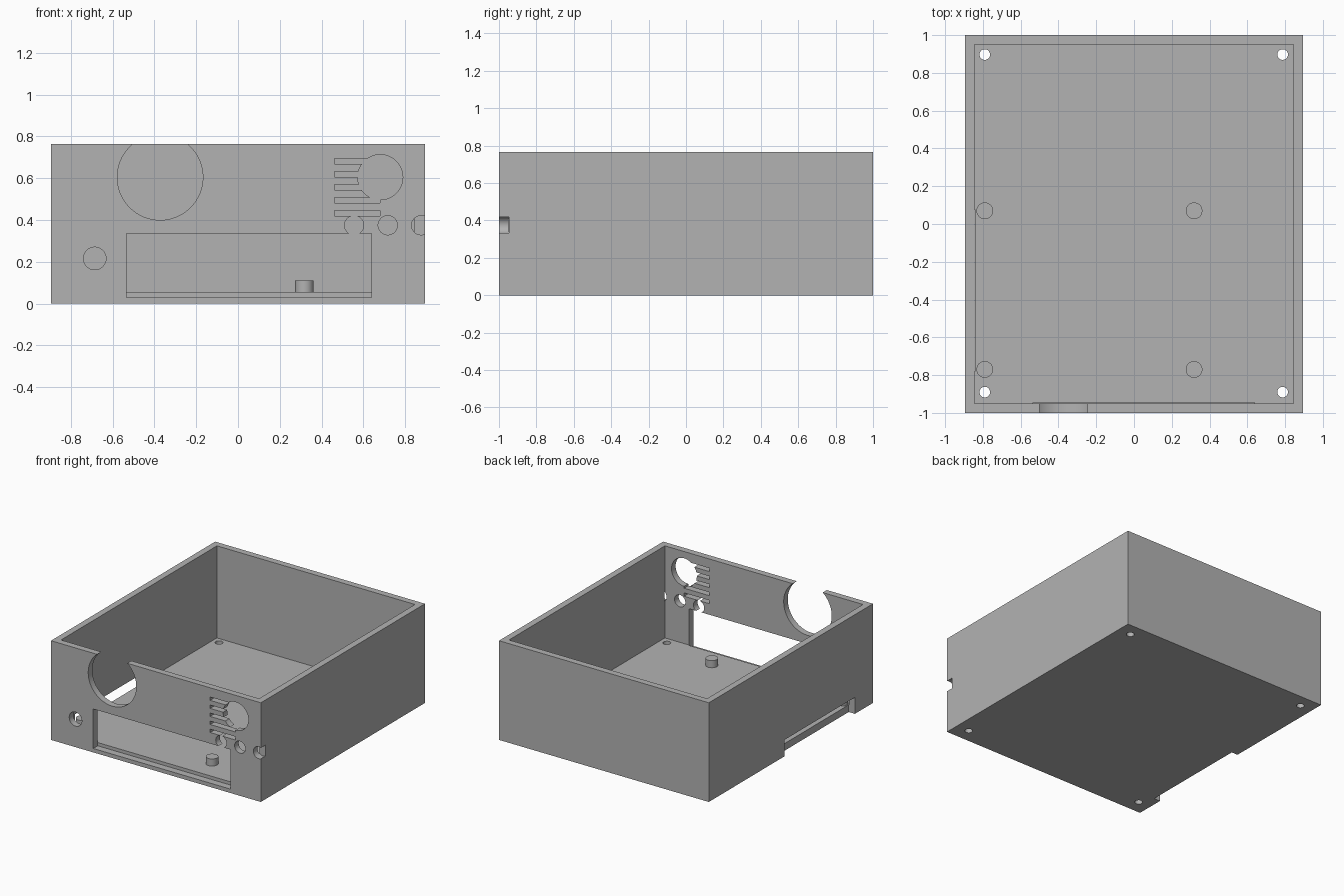
import bpy
from mathutils import Vector
from math import pi, radians

if "Cube" in bpy.data.objects:
    bpy.data.objects.remove(bpy.data.objects["Cube"])

grey = bpy.data.materials.new("plain grey")
grey.use_nodes = True
colour = (0.45, 0.45, 0.45, 1)
grey.diffuse_color = colour
grey.node_tree.nodes["Principled BSDF"].inputs["Base Color"].default_value = colour

HX, HY, TOP = 0.895, 1.0, 0.765     # outer half sizes and height
WALL, FLOOR = 0.05, 0.055
CUT = -HY + WALL + 0.005            # how far the front cuts reach back
OUT = 0.1                           # cutter overshoot outside the shell


def box(name, low, high):
    low, high = Vector(low), Vector(high)
    bpy.ops.mesh.primitive_cube_add(size=1, location=(low + high) / 2)
    ob = bpy.context.object
    ob.name = name
    ob.scale = high - low
    bpy.ops.object.transform_apply(location=False, rotation=False)
    return ob


def cylinder(name, centre, radius, depth, turn=0):
    bpy.ops.mesh.primitive_cylinder_add(vertices=64, radius=radius, depth=depth,
                                        location=centre, rotation=(turn, 0, 0))
    ob = bpy.context.object
    ob.name = name
    return ob


def cut(target, cutter):
    cutter.hide_render = True
    mod = target.modifiers.new("cut", 'BOOLEAN')
    mod.operation, mod.solver, mod.object = 'DIFFERENCE', 'EXACT', cutter
    bpy.context.view_layer.objects.active = target
    bpy.ops.object.modifier_apply(modifier=mod.name)
    bpy.data.objects.remove(cutter)


def front_window(x0, x1, z0, z1):
    cut(shell, box("cutter", (x0, -HY - OUT, z0), (x1, CUT, z1)))


def front_hole(x, z, radius):
    depth = CUT + HY + OUT
    cut(shell, cylinder("cutter", (x, CUT - depth / 2, z), radius, depth, pi / 2))


# Open-topped shell
shell = box("enclosure_shell", (-HX, -HY, 0), (HX, HY, TOP))
cut(shell, box("cutter", (WALL - HX, WALL - HY, FLOOR), (HX - WALL, HY - WALL, TOP + OUT)))

# Front display window, large dial opening and small round holes
front_window(-0.535, 0.638, 0.03, 0.335)
front_hole(-0.373, 0.605, 0.205)
front_hole(-0.686, 0.216, 0.054)
for x in (0.556, 0.717, 0.877):
    front_hole(x, 0.375, 0.046)

# Round vent with a comb of slots
front_hole(0.681, 0.605, 0.108)
for i in range(5):
    z = 0.433 + i * 0.062
    front_window(0.463, 0.681, z - 0.013, z + 0.013)

# Low port opening in the side wall
cut(shell, box("cutter", (-HX - OUT, -0.78, -OUT), (-HX + WALL + 0.003, 0.077, 0.127)))

# Screw holes through the floor corners
for x in (-0.79, 0.787):
    for y in (-0.89, 0.897):
        cut(shell, cylinder("cutter", (x, y, 0), 0.028, 0.3))

# Board standoffs
parts = [shell]
for x in (-0.79, 0.318):
    for y in (-0.77, 0.07):
        parts.append(cylinder("standoff", (x, y, FLOOR + 0.025), 0.044, 0.06))

for ob in parts:
    ob.data.materials.clear()
    ob.data.materials.append(grey)
    bpy.ops.object.select_all(action='DESELECT')
    ob.select_set(True)
    bpy.context.view_layer.objects.active = ob
    bpy.ops.object.shade_smooth_by_angle(angle=radians(30))
